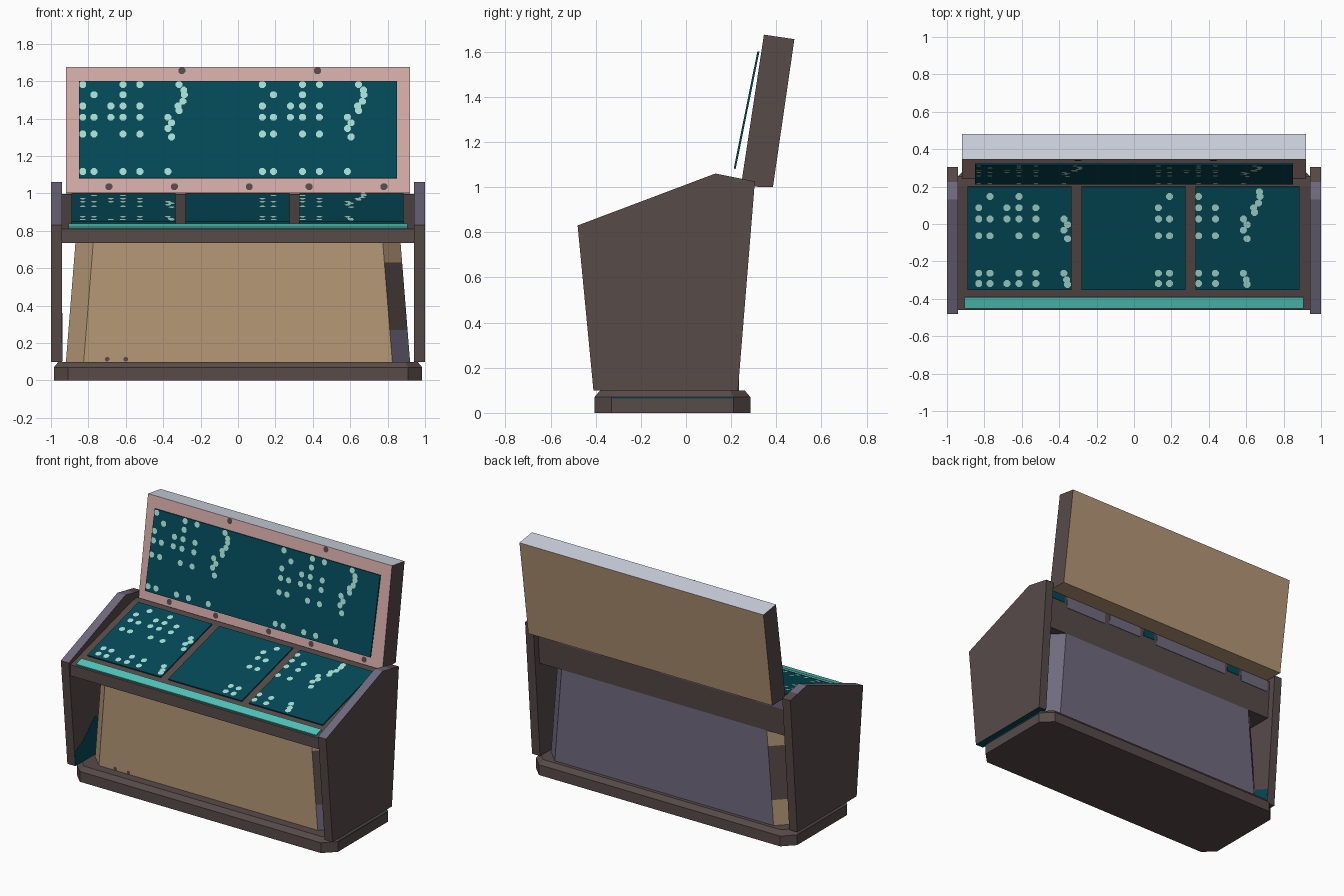
import bpy, bmesh, math
from mathutils import Vector

if "Cube" in bpy.data.objects:
    bpy.data.objects.remove(bpy.data.objects["Cube"], do_unlink=True)


def material(name, rgb):
    m = bpy.data.materials.new(name)
    m.use_nodes = True
    m.diffuse_color = (*rgb, 1)
    m.node_tree.nodes["Principled BSDF"].inputs["Base Color"].default_value = (*rgb, 1)
    return m


brown = material("dark brown", (0.095, 0.07, 0.066))
teal = material("deep teal", (0.001, 0.066, 0.095))
tan = material("tan", (0.47, 0.315, 0.185))
pink = material("dusty pink", (0.66, 0.41, 0.385))
pale = material("pale blue grey", (0.62, 0.66, 0.75))
purple = material("grey purple", (0.16, 0.143, 0.21))
bright = material("bright teal", (0.08, 0.58, 0.5))
light = material("light mint", (0.39, 0.74, 0.66))


def finish(name, bm, mats, rule=None):
    """Turn a bmesh into an object, colouring faces by rule(normal, centre)."""
    bmesh.ops.recalc_face_normals(bm, faces=bm.faces[:])
    bm.normal_update()
    if rule:
        for f in bm.faces:
            f.material_index = mats.index(rule(f.normal, f.calc_center_median()))
    me = bpy.data.meshes.new(name)
    bm.to_mesh(me)
    bm.free()
    for m in mats:
        me.materials.append(m)
    ob = bpy.data.objects.new(name, me)
    bpy.context.scene.collection.objects.link(ob)
    return ob


def bridge(bm, rings):
    """Skin a stack of equal rings and cap both ends."""
    loops = [[bm.verts.new(p) for p in r] for r in rings]
    for a, b in zip(loops, loops[1:]):
        n = len(a)
        for i in range(n):
            bm.faces.new((a[i], a[(i + 1) % n], b[(i + 1) % n], b[i]))
    bm.faces.new(loops[0])
    bm.faces.new(loops[-1])


def prism(name, profile, x0, x1, mats, rule=None):
    """Extrude a (y, z) profile along x."""
    bm = bmesh.new()
    bridge(bm, [[(x, y, z) for y, z in profile] for x in (x0, x1)])
    return finish(name, bm, mats, rule)


def plate(name, a, b, thick, x0, x1, mat):
    """Thin plate lying on the sloping line a-b, raised towards the front and top."""
    a, b = Vector(a), Vector(b)
    d = (b - a).normalized()
    n = Vector((-d.y, d.x)) * thick
    return prism(name, [a, b, b + n, a + n], x0, x1, [mat])


def octagon(hx, y0, y1, c, z):
    half = [(hx - c, y0), (hx, y0 + c), (hx, y1 - c), (hx - c, y1)]
    return [(x, y, z) for x, y in half] + [(-x, y, z) for x, y in reversed(half)]


def dots(name, points, a, b, lift, mat, radius=0.02):
    """Flat discs at (x, distance along a-b) on a sloping plane."""
    a, b = Vector(a), Vector(b)
    d = (b - a).normalized()
    n = Vector((-d.y, d.x))
    bm = bmesh.new()
    for x, t in points:
        ring = []
        for i in range(8):
            ang = math.tau * (i + 0.5) / 8
            p = a + d * (t + radius * math.sin(ang)) + n * lift
            ring.append(bm.verts.new((x + radius * math.cos(ang), p.x, p.y)))
        bm.faces.new(ring)
    return finish(name, bm, [mat])


# Plinth with cut corners, a bevelled top edge and a fine teal line on its left end
bm = bmesh.new()
bridge(bm, [octagon(0.985, -0.405, 0.285, 0.075, z) for z in (0, 0.064, 0.07)]
       + [octagon(0.96, -0.38, 0.26, 0.065, 0.1)])
finish("plinth", bm, [brown, teal],
       lambda n, c: teal if n.x > 0.9 and c.z > 0.064 else brown)

# Tapered pedestal: tan front, purple back, banded corners
bm = bmesh.new()
levels = [0.1, 0.27, 0.63, 0.74]
bridge(bm, [octagon(0.928 - 0.08 * z, -0.32, 0.235, 0.095, z) for z in levels])


def pedestal_rule(n, c):
    corner = abs(n.x) > 0.3 and n.x * n.y < -0.1
    if corner and levels[1] < c.z < levels[2]:
        return brown
    if n.x > 0.3:
        return tan if corner and c.z > levels[2] else purple
    if n.x < -0.3:
        return tan
    return purple if n.y > 0.5 else tan


finish("pedestal", bm, [tan, purple, brown], pedestal_rule)
dots("pedestal_marks", [(-0.7, 0.014), (-0.6, 0.014)], (-0.32, 0.1), (-0.32, 0.7), 0.003, brown, 0.013)

# Side panels with purple sloping tops
side = [(-0.41, 0.1), (-0.48, 0.83), (0.13, 1.06), (0.225, 1.041), (0.305, 1.025), (0.23, 0.1)]
for name, x0, x1 in (("left_side_panel", 0.94, 1.0), ("right_side_panel", -1.0, -0.94)):
    prism(name, side, x0, x1, [brown, purple, teal],
          lambda n, c: purple if n.z > 0.5 and c.y < 0.225
          else teal if n.z < -0.5 and c.x > 0 else brown)
prism("right_inner_patch", [(-0.405, 0.102), (-0.415, 0.2), (-0.33, 0.24), (-0.2, 0.36),
                            (0.0, 0.3), (0.235, 0.2), (0.225, 0.102)], -0.94, -0.9385, [teal])

# Sloping desk between the side panels
slope_a, slope_b = (-0.46, 0.81), (0.2, 0.992)
prism("desk", [(-0.46, 0.735), slope_a, slope_b, (0.255, 0.998), (0.235, 0.735)],
      -0.94, 0.94, [brown])

# Uneven painted patches along the top of the desk's back
for x0, x1, z, mat in ((0.8, 0.92, 0.95, teal), (0.46, 0.78, 0.92, purple),
                       (0.16, 0.42, 0.93, purple), (0.04, 0.13, 0.95, teal),
                       (-0.56, 0.02, 0.92, purple), (-0.68, -0.58, 0.95, teal),
                       (-0.92, -0.7, 0.92, purple)):
    y = 0.235 + 0.076 * (z - 0.735)
    prism("back_patch", [(y, z), (y + 0.003, z), (0.258, 0.998), (0.255, 0.998)], x0, x1, [mat])


def on_desk(y):
    t = (y - slope_a[0]) / (slope_b[0] - slope_a[0])
    return (y, slope_a[1] + t * (slope_b[1] - slope_a[1]))


plate("front_light_strip", on_desk(-0.45), on_desk(-0.39), 0.009, -0.905, 0.905, bright)

# Upper cabinet, leaning back
cab_a, cab_b = (0.243, 1.003), (0.345, 1.675)
prism("upper_cabinet", [cab_a, cab_b, (0.48, 1.655), (0.385, 1.0)],
      -0.92, 0.92, [brown, pink, pale, tan],
      lambda n, c: brown if abs(n.x) > 0.5 else pale if n.z > 0.7
      else pink if n.y < -0.7 else tan)
dots("cabinet_marks", [(x, 0.033) for x in (-0.69, -0.34, 0.06, 0.38, 0.78)]
     + [(x, 0.66) for x in (-0.3, 0.425)], cab_a, cab_b, 0.003, brown)

# Upper screen, standing clear of the cabinet
scr_a, scr_b = (0.22, 1.08), (0.325, 1.6)
plate("upper_screen", scr_a, scr_b, 0.009, -0.85, 0.85, teal)

# Indicator pattern shared by the screen and the desk: x and height v
columns = [-0.83, -0.77, -0.68, -0.615, -0.525]
rows = {1.58: "1..11", 1.525: ".1.1.", 1.465: "1.111", 1.405: "11111",
        1.315: "11.11", 1.115: "11.11", 1.06: "11111"}
squiggle = [(-0.315, 1.58), (-0.29, 1.55), (-0.287, 1.525), (-0.295, 1.49), (-0.32, 1.465),
            (-0.315, 1.44), (-0.375, 1.405), (-0.355, 1.375), (-0.375, 1.345), (-0.355, 1.3),
            (-0.375, 1.115), (-0.36, 1.08), (-0.355, 1.055)]
pattern = [(x, v) for v, mask in rows.items() for x, m in zip(columns, mask) if m == "1"]
pattern += squiggle
pattern += [(x + 0.96, v) for x, v in pattern]
stretch = math.dist(scr_a, scr_b) / (scr_b[1] - scr_a[1])
dots("upper_screen_lights", [(x, (v - 1.08) * stretch) for x, v in pattern if v > 1.1],
     scr_a, scr_b, 0.012, light)

# Three desk screens with their lights
desk_a, desk_b = on_desk(-0.35), on_desk(0.2)
stretch = math.dist(desk_a, desk_b) / 0.55
for name, x0 in (("right", -0.89), ("middle", -0.28), ("left", 0.33)):
    x1 = x0 + 0.555
    plate(name + "_desk_screen", desk_a, desk_b, 0.009, x0, x1, teal)
    pts = [(x, (v - 1.025) * stretch) for x, v in pattern
           if x0 + 0.012 < x < x1 - 0.01 and v < 1.57]
    dots(name + "_desk_lights", pts, desk_a, desk_b, 0.012, light)
